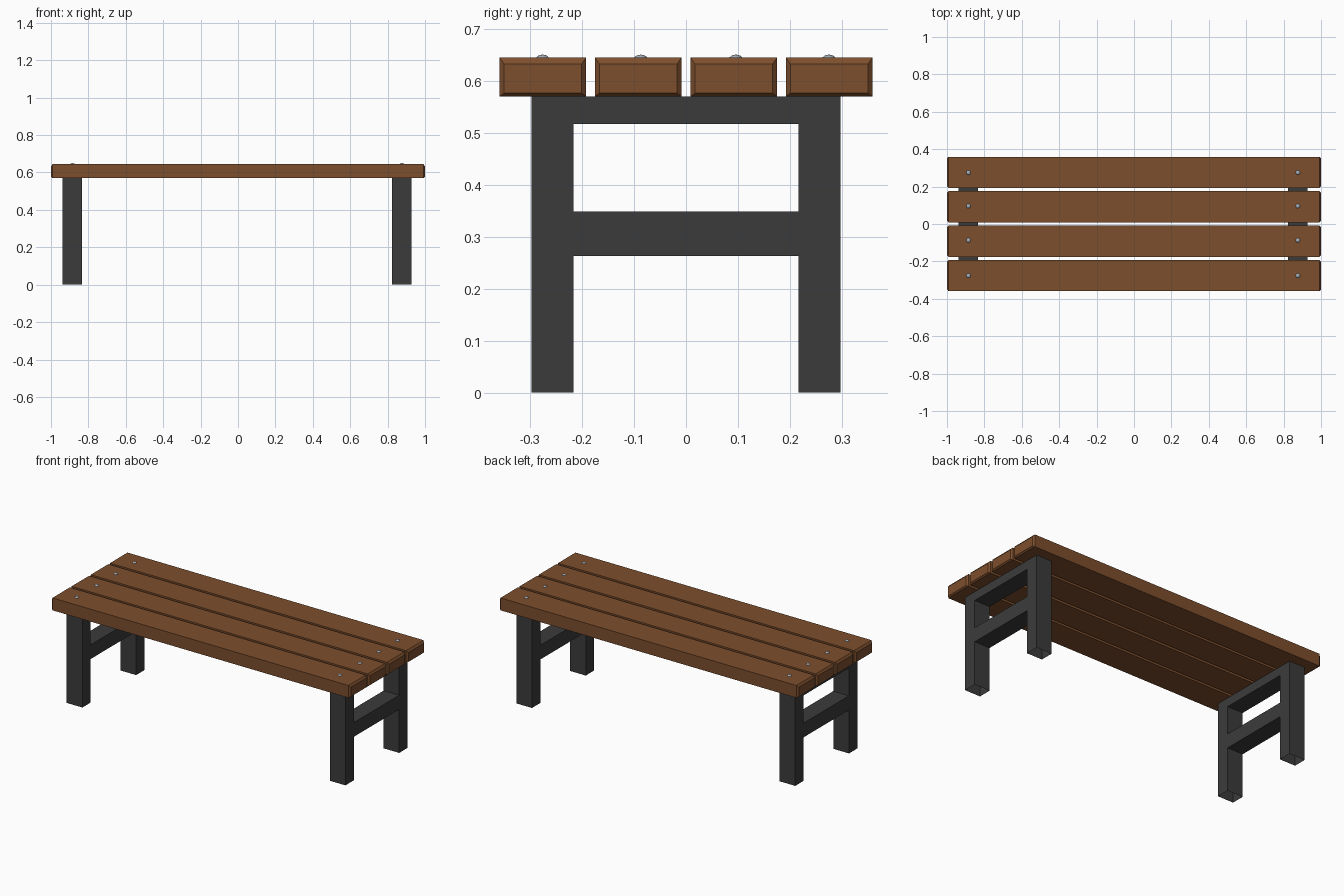
import bpy, bmesh, math
from mathutils import Matrix

if "Cube" in bpy.data.objects:
    bpy.data.objects.remove(bpy.data.objects["Cube"])


def material(name, rgb):
    m = bpy.data.materials.new(name)
    m.diffuse_color = (*rgb, 1)
    m.use_nodes = True
    m.node_tree.nodes["Principled BSDF"].inputs["Base Color"].default_value = m.diffuse_color
    return m


WOOD = material("brown wood", (0.205, 0.077, 0.026))
IRON = material("dark grey iron", (0.044, 0.044, 0.044))
STEEL = material("light steel", (0.36, 0.42, 0.48))


def finish(name, bm, mat):
    bmesh.ops.recalc_face_normals(bm, faces=bm.faces)
    mesh = bpy.data.meshes.new(name)
    bm.to_mesh(mesh)
    bm.free()
    mesh.materials.append(mat)
    ob = bpy.data.objects.new(name, mesh)
    bpy.context.collection.objects.link(ob)
    return ob


# Seat planks: long boxes with chamfered ends
def plank(name, y):
    bm = bmesh.new()
    w, z0, z1, c = 0.0835, 0.57, 0.645, 0.009
    rings = []
    for x, i in ((-1, c), (-1 + c, 0), (1 - c, 0), (1, c)):
        rings.append([bm.verts.new((x, y + sy * (w - i), z)) for sy, z in
                      ((-1, z0 + i * 0.7), (1, z0 + i * 0.7),
                       (1, z1 - i * 1.4), (-1, z1 - i * 1.4))])
    for a, b in zip(rings, rings[1:]):
        for k in range(4):
            j = (k + 1) % 4
            bm.faces.new((a[k], a[j], b[j], b[k]))
    bm.faces.new(rings[0])
    bm.faces.new(rings[-1])
    finish(name, bm, WOOD)


# Leg frames: one flat grid profile with two openings, extruded in x
def leg_frame(name, x0, x1):
    bm = bmesh.new()
    ys = (-0.297, -0.217, 0.217, 0.297)
    zs = (0, 0.263, 0.349, 0.517, 0.57)
    v = [[bm.verts.new((x0, y, z)) for z in zs] for y in ys]
    for i in range(3):
        for k in range(4):
            if i == 1 and k in (0, 2):
                continue  # openings under and between the rails
            bm.faces.new((v[i][k], v[i + 1][k], v[i + 1][k + 1], v[i][k + 1]))
    out = bmesh.ops.extrude_face_region(bm, geom=bm.faces[:], use_keep_orig=True)
    moved = [g for g in out["geom"] if isinstance(g, bmesh.types.BMVert)]
    bmesh.ops.translate(bm, verts=moved, vec=(x1 - x0, 0, 0))
    bmesh.ops.recalc_face_normals(bm, faces=bm.faces)
    # hollow feet are open at the ground
    feet = [f for f in bm.faces if all(p.co.z < 0.001 for p in f.verts)]
    bmesh.ops.delete(bm, geom=feet, context="FACES_ONLY")
    bmesh.ops.dissolve_limit(bm, angle_limit=0.01, verts=bm.verts, edges=bm.edges)
    finish(name, bm, IRON)


# Bolts: shallow domed heads on the planks
def bolt(name, x, y):
    bm = bmesh.new()
    bmesh.ops.create_uvsphere(bm, u_segments=12, v_segments=8, radius=1)
    low = [p for p in bm.verts if p.co.z < -0.01]
    bmesh.ops.delete(bm, geom=low, context="VERTS")
    bmesh.ops.transform(bm, verts=bm.verts, matrix=Matrix.Translation((x, y, 0.642))
                        @ Matrix.Diagonal((0.013, 0.013, 0.0085, 1)))
    for f in bm.faces:
        f.smooth = True
    finish(name, bm, STEEL)


for n, y in enumerate((-0.2755, -0.092, 0.092, 0.2755), 1):
    plank(f"seat_plank_{n}", y)

leg_frame("left_leg_frame", -0.939, -0.834)
leg_frame("right_leg_frame", 0.823, 0.927)

for n, y in enumerate((-0.276, -0.087, 0.096, 0.275), 1):
    bolt(f"left_bolt_{n}", -0.885, y)
    bolt(f"right_bolt_{n}", 0.876, y)
